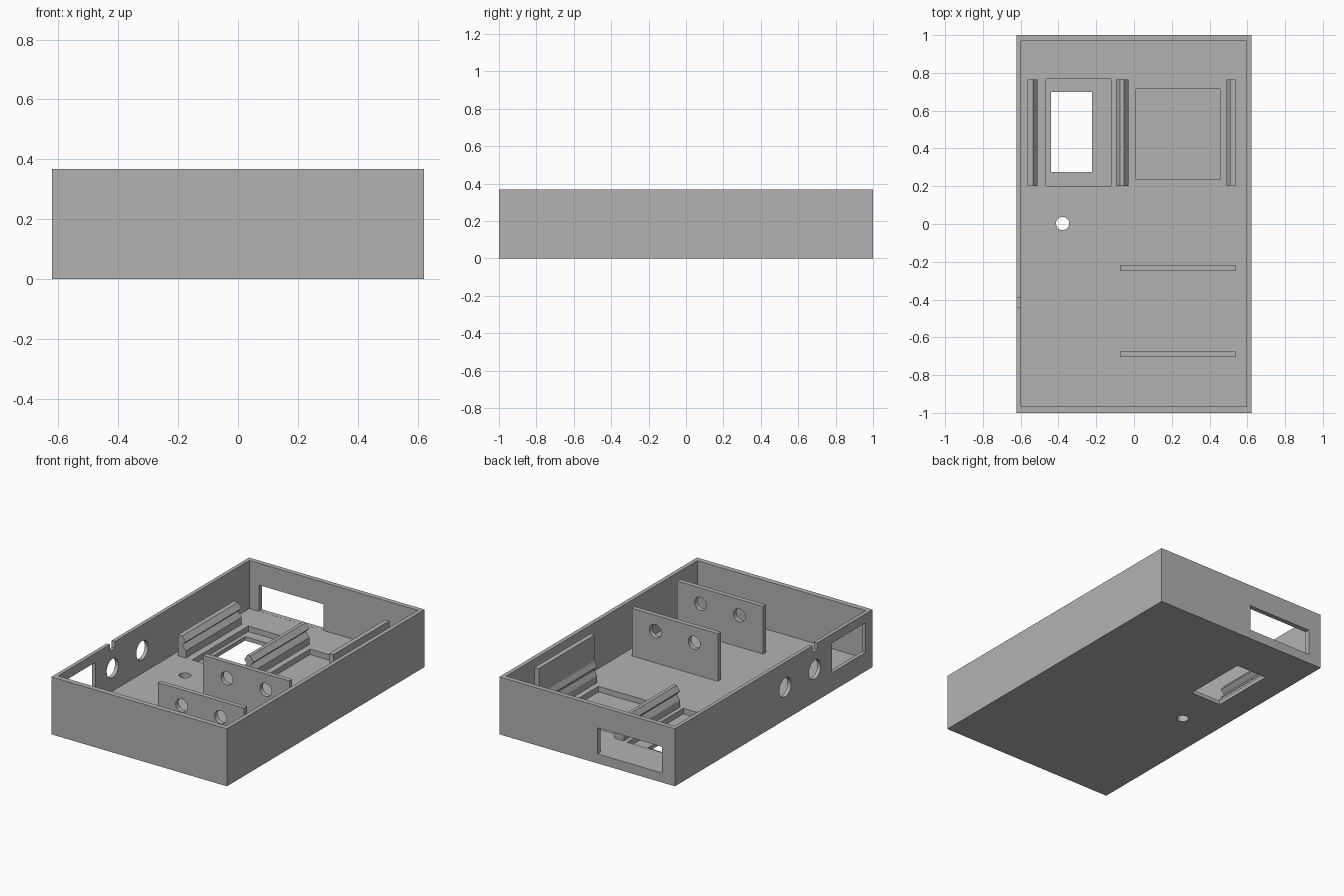
import bpy
import bmesh
import math
from mathutils import Matrix, Vector

default = bpy.data.objects.get("Cube")
if default:
    bpy.data.objects.remove(default, do_unlink=True)

grey = bpy.data.materials.new("plain_grey")
grey.use_nodes = True
grey.diffuse_color = (0.448, 0.448, 0.448, 1)
grey.node_tree.nodes["Principled BSDF"].inputs["Base Color"].default_value = grey.diffuse_color

W, H = 0.622, 0.368      # half width and height of the case
FLOOR = 0.06             # top of the floor
RAIL_Y = (0.2, 0.765)


def finish(name, bm):
    bmesh.ops.recalc_face_normals(bm, faces=bm.faces)
    mesh = bpy.data.meshes.new(name)
    bm.to_mesh(mesh)
    bm.free()
    mesh.materials.append(grey)
    obj = bpy.data.objects.new(name, mesh)
    bpy.context.scene.collection.objects.link(obj)
    return obj


def box(name, x, y, z):
    bm = bmesh.new()
    bmesh.ops.create_cube(bm, size=1)
    for v in bm.verts:
        v.co = Vector([(r[0] + r[1]) / 2 + c * (r[1] - r[0])
                       for c, r in zip(v.co, (x, y, z))])
    return finish(name, bm)


def cylinder(name, centre, radius, axis, depth=0.2):
    bm = bmesh.new()
    turn = {"x": Matrix.Rotation(math.pi / 2, 4, "Y"),
            "y": Matrix.Rotation(math.pi / 2, 4, "X"),
            "z": Matrix.Identity(4)}[axis]
    bmesh.ops.create_cone(bm, cap_ends=True, segments=48, radius1=radius,
                          radius2=radius, depth=depth,
                          matrix=Matrix.Translation(centre) @ turn)
    return finish(name, bm)


def cut(obj, cutters):
    # Subtract each cutter, bake the result and drop the cutter
    for cutter in cutters:
        cutter.hide_render = True
        mod = obj.modifiers.new("cut", "BOOLEAN")
        mod.operation = "DIFFERENCE"
        mod.solver = "EXACT"
        mod.object = cutter
    bpy.context.view_layer.update()
    graph = bpy.context.evaluated_depsgraph_get()
    baked = bpy.data.meshes.new_from_object(obj.evaluated_get(graph))
    obj.modifiers.clear()
    obj.data = baked
    for cutter in cutters:
        bpy.data.objects.remove(cutter, do_unlink=True)


def extrude_profile(name, points):
    # Sweep an x/z outline along the rail length
    bm = bmesh.new()
    face = bm.faces.new([bm.verts.new((x, RAIL_Y[0], z)) for x, z in points])
    new = bmesh.ops.extrude_face_region(bm, geom=[face])["geom"]
    bmesh.ops.translate(bm, vec=(0, RAIL_Y[1] - RAIL_Y[0], 0),
                        verts=[g for g in new if isinstance(g, bmesh.types.BMVert)])
    return finish(name, bm)


# Open case with its openings
case = box("case", (-W, W), (-1, 1), (0, H))
wall_x = (-0.7, -0.57)
cut(case, [
    box("cavity", (-0.598, 0.596), (-0.966, 0.969), (FLOOR, 0.5)),
    box("back_window", (-0.53, -0.073), (0.9, 1.1), (FLOOR + 0.0005, 0.228)),
    box("side_window", wall_x, (-0.93, -0.59), (0.12, 0.31)),
    cylinder("side_hole_a", (-0.62, -0.115, 0.207), 0.06, "x"),
    cylinder("side_hole_b", (-0.62, -0.415, 0.207), 0.06, "x"),
    box("rim_notch", wall_x, (-0.44, -0.39), (0.325, 0.5)),
    box("left_recess", (-0.465, -0.122), (0.2, 0.768), (0.025, 0.2)),
    box("right_recess", (0.01, 0.455), (0.235, 0.715), (0.025, 0.2)),
    box("floor_window", (-0.44, -0.222), (0.275, 0.7), (-0.1, 0.1)),
    cylinder("floor_hole", (-0.378, 0.003, 0.03), 0.035, "z"),
])

# Two upright dividers, each with a pair of holes
for name, y in (("front_divider", -0.69), ("middle_divider", -0.233)):
    plate = box(name, (-0.073, 0.537), (y - 0.015, y + 0.015), (FLOOR - 0.002, 0.365))
    cut(plate, [cylinder("divider_hole", (x, y, 0.263), 0.042, "y")
                for x in (0.094, 0.37)])


# Clip side of a rail: sloped tooth, groove, then ledge down to the floor
def clip(root, tip):
    return [(root, 0.195), (tip, 0.162), (root, 0.138), (tip, 0.105), (tip, FLOOR - 0.002)]


base = FLOOR - 0.002
extrude_profile("right_rail", [(-0.565, base), (-0.565, 0.195)] + clip(-0.535, -0.51))
extrude_profile("centre_rail", clip(-0.075, -0.096)[::-1] + clip(-0.053, -0.029))
extrude_profile("left_rail", [(0.537, base), (0.537, 0.362), (0.507, 0.362)] + clip(0.507, 0.491))
